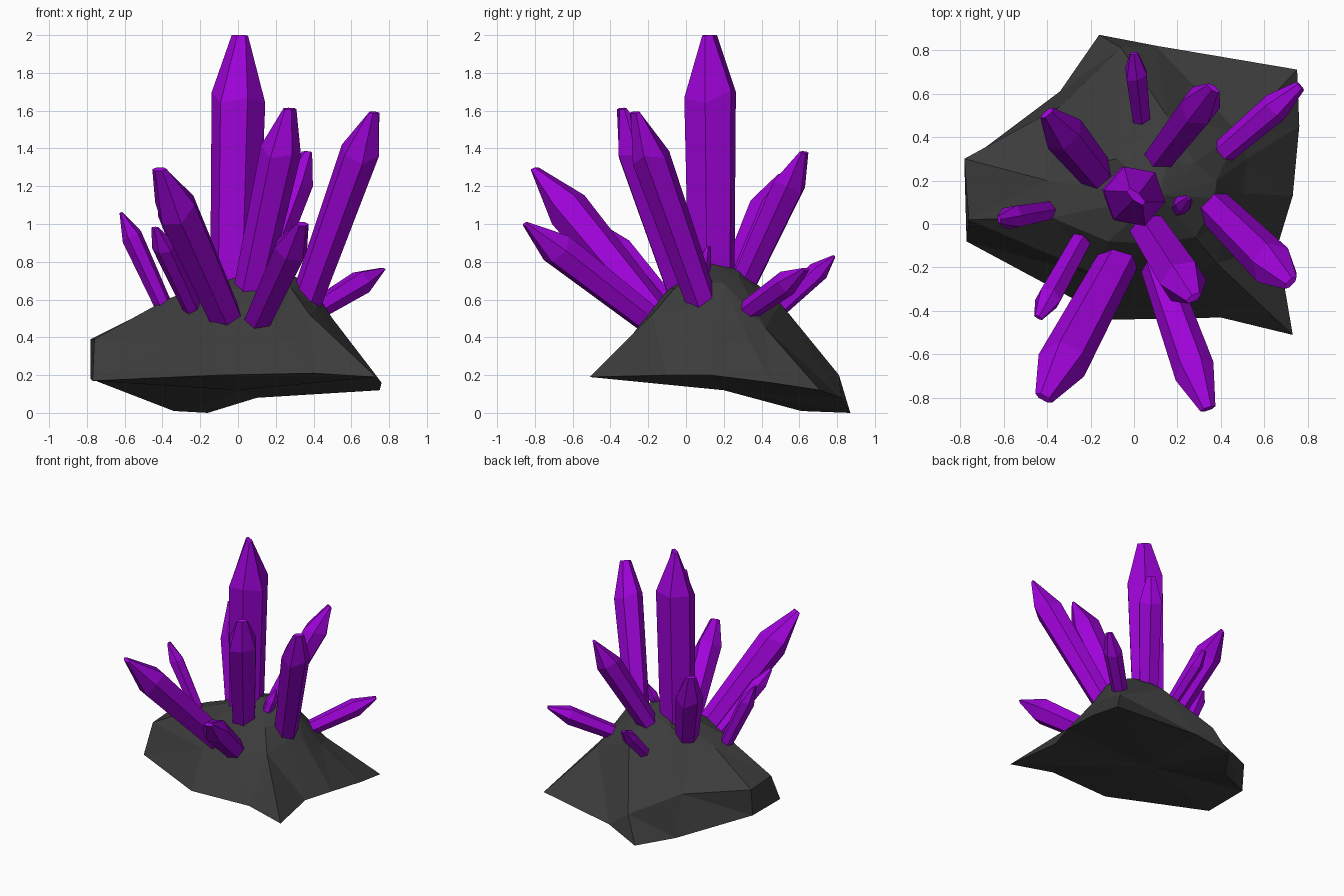
import bpy, bmesh, math, random
from mathutils import Vector

if "Cube" in bpy.data.objects:
    bpy.data.objects.remove(bpy.data.objects["Cube"])

random.seed(4)


def material(name, color):
    m = bpy.data.materials.new(name)
    m.diffuse_color = (*color, 1)
    m.use_nodes = True
    m.node_tree.nodes["Principled BSDF"].inputs["Base Color"].default_value = m.diffuse_color
    return m


def add_object(name, bm, mat):
    bmesh.ops.recalc_face_normals(bm, faces=bm.faces)
    me = bpy.data.meshes.new(name)
    bm.to_mesh(me)
    bm.free()
    me.materials.append(mat)
    ob = bpy.data.objects.new(name, me)
    bpy.context.collection.objects.link(ob)
    return ob


def bridge(bm, a, b):
    n = len(a)
    for i in range(n):
        j = (i + 1) % n
        bm.faces.new((a[i], a[j], b[j], b[i]))


def fan(bm, ring, point):
    c = bm.verts.new(point)
    for i in range(len(ring)):
        bm.faces.new((ring[i], ring[(i + 1) % len(ring)], c))


stone = material("dark_stone", (0.045, 0.045, 0.045))
purple = material("purple_crystal", (0.34, 0.001, 0.68))

# Rock: three loops (jagged rim, shoulder, crown) closed by fans
rim = [(-.77, -.08, .17), (-.1, -.44, .20), (.4, -.43, .21), (.73, -.51, .19),
       (.66, -.1, .20), (.73, .13, .20), (.76, .45, .16), (.75, .71, .12),
       (.1, .82, .08), (-.16, .87, 0), (-.34, .61, .01), (-.78, .28, .18)]
shoulder = [(-.76, .02, .39), (-.13, -.25, .45), (.2, -.25, .46), (.38, -.18, .52),
            (.42, 0, .55), (.5, .14, .50), (.52, .3, .45), (.48, .42, .45),
            (.15, .5, .58), (-.06, .81, .20), (-.34, .54, .33), (-.78, .3, .39)]
crown = [(-.38, .03, .60), (-.12, -.08, .65), (.08, -.09, .66), (.28, -.06, .66),
         (.35, .05, .67), (.37, .12, .69), (.38, .2, .69), (.28, .28, .72),
         (.15, .28, .76), (-.08, .3, .70), (-.22, .27, .62), (-.4, .2, .58)]
bm = bmesh.new()
loops = [[bm.verts.new(p) for p in ring] for ring in (rim, shoulder, crown)]
bridge(bm, loops[0], loops[1])
bridge(bm, loops[1], loops[2])
fan(bm, loops[2], (.12, .13, .79))
fan(bm, loops[0], (0, .2, .12))
bmesh.ops.triangulate(bm, faces=[f for f in bm.faces if len(f.verts) > 3])
add_object("rock_base", bm, stone)


# Crystal: six-sided shaft widening to a shoulder, then a chisel tip
def crystal(name, base, tip, radius, taper=0.78, twist=0.0):
    base, tip = Vector(base), Vector(tip)
    axis = (tip - base).normalized()
    base = base - axis * 0.1
    length = (tip - base).length
    ref = Vector((0, 0, 1)) if abs(axis.z) < 0.99 else Vector((0.65, 0.76, 0))
    u = (ref - axis * ref.dot(axis)).normalized()
    v = axis.cross(u)
    top = length - min(radius * 2.3, length * 0.3)
    bm = bmesh.new()
    rings = []
    for height, ru, rv, jitter in ((0, radius * taper, radius * taper, 0),
                                   (top, radius, radius, radius * 0.35),
                                   (length, radius * 0.14, radius * 0.38, 0)):
        ring = []
        for k in range(6):
            a = twist + k * math.pi / 3
            h = height + random.uniform(-jitter, jitter)
            ring.append(bm.verts.new(base + axis * h + u * ru * math.cos(a)
                                     + v * rv * math.sin(a)))
        rings.append(ring)
    bridge(bm, rings[0], rings[1])
    bridge(bm, rings[1], rings[2])
    bm.faces.new(rings[0])
    bm.faces.new(rings[2])
    return add_object(name, bm, purple)


crystal("crystal_main", (-.02, .135, .7), (.01, .125, 2.0), .145, 0.88)

# Side crystals: base centre, tip, radius
side = {
    "front_right": ((.12, -.23, .52), (.34, -.85, 1.0), .096),
    "front_left": ((-.085, -.19, .55), (-.415, -.80, 1.29), .116),
    "front_left_small": ((-.235, -.06, .54), (-.44, -.43, .98), .06),
    "front_tall": ((.06, -.01, .62), (.275, -.34, 1.61), .11),
    "right_tall": ((.375, .07, .63), (.72, -.27, 1.59), .105),
    "right_back_low": ((.42, .34, .55), (.765, .635, .76), .068),
    "back_right": ((.13, .32, .72), (.365, .625, 1.38), .092),
    "back_small": ((.03, .52, .58), (0, .785, .83), .055),
    "back_left": ((-.17, .23, .62), (-.40, .51, 1.26), .1),
    "left_thin": ((-.40, .06, .58), (-.62, .02, 1.06), .057),
    "tiny_top": ((.2, .07, .70), (.25, .12, .88), .042),
}
for name, (b, t, r) in side.items():
    crystal("crystal_" + name, b, t, r, 0.8, random.choice((0, math.pi / 6)))
